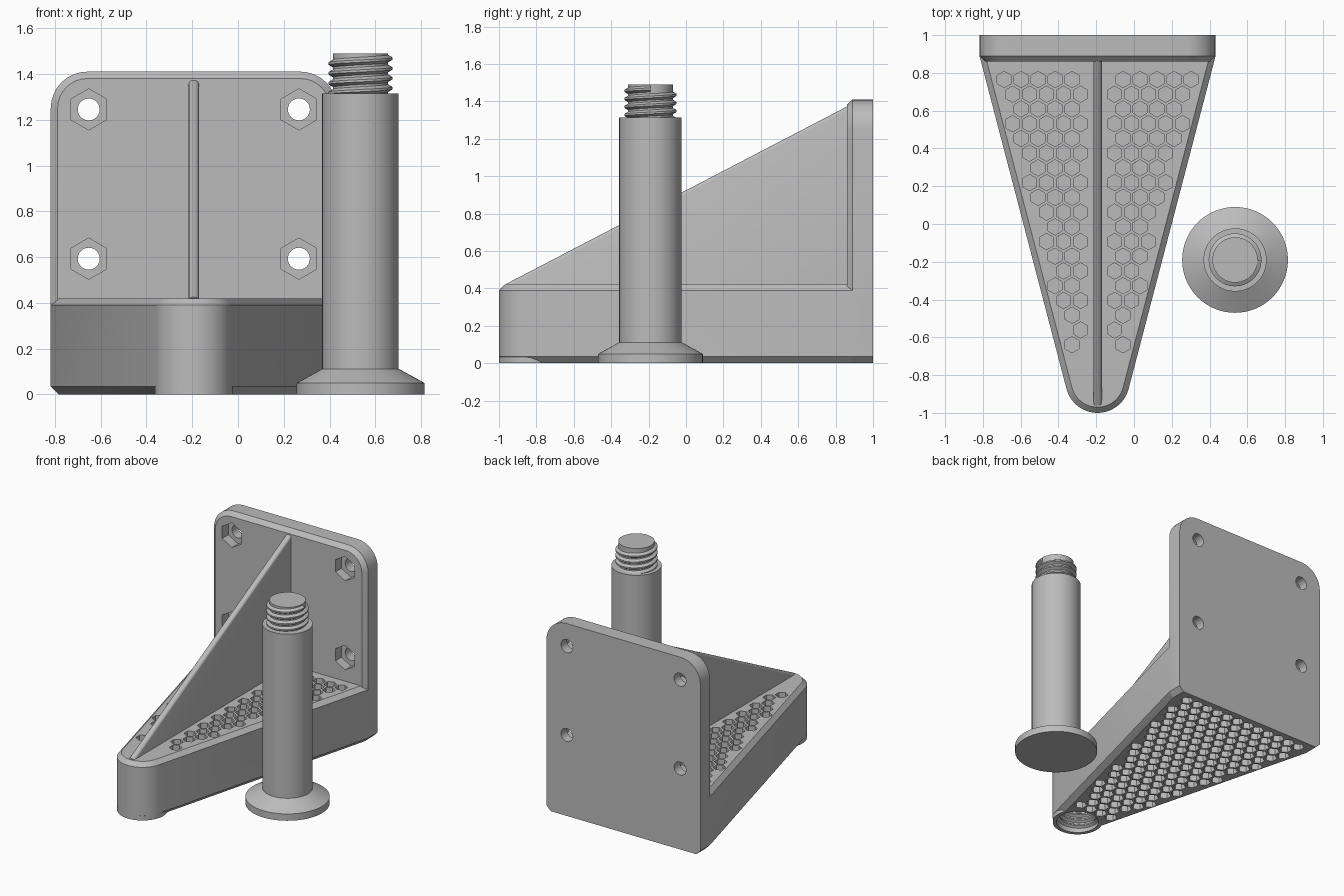
import bpy, bmesh
from math import sin, cos, pi, atan2, acos, hypot, radians
from mathutils import Vector

old = bpy.data.objects.get("Cube")
if old:
    bpy.data.objects.remove(old)

grey = bpy.data.materials.new("plain grey")
grey.use_nodes = True
grey.diffuse_color = (0.5, 0.5, 0.5, 1)
grey.node_tree.nodes["Principled BSDF"].inputs["Base Color"].default_value = (0.5, 0.5, 0.5, 1)

HALF = 0.625            # half width of the wall plate
HEIGHT = 1.41
NOSE_Y, NOSE_R = -0.83, 0.17
JOIN_Y = 0.89           # where the arm meets the plate
TOP = 0.42              # top of the arm
PITCH = 0.043


def make(name, bm):
    bmesh.ops.recalc_face_normals(bm, faces=bm.faces)
    mesh = bpy.data.meshes.new(name)
    bm.to_mesh(mesh)
    bm.free()
    mesh.materials.append(grey)
    obj = bpy.data.objects.new(name, mesh)
    bpy.context.collection.objects.link(obj)
    return obj


def select_only(obj):
    bpy.ops.object.select_all(action='DESELECT')
    obj.select_set(True)
    bpy.context.view_layer.objects.active = obj


def combine(obj, other, operation):
    mod = obj.modifiers.new(operation.lower(), 'BOOLEAN')
    mod.operation, mod.object, mod.solver = operation, other, 'EXACT'
    select_only(obj)
    bpy.ops.object.modifier_apply(modifier=mod.name)
    bpy.data.objects.remove(other)


def add_loft(bm, layers):
    rings = [[bm.verts.new(p) for p in layer] for layer in layers]
    n = len(rings[0])
    for a, b in zip(rings, rings[1:]):
        for i in range(n):
            j = (i + 1) % n
            bm.faces.new((a[i], a[j], b[j], b[i]))
    bm.faces.new(rings[0])
    bm.faces.new(rings[-1])


def loft(name, layers):
    bm = bmesh.new()
    add_loft(bm, layers)
    return make(name, bm)


def circle(r, n, start=0.0):
    return [(r * cos(start + 2 * pi * i / n), r * sin(start + 2 * pi * i / n)) for i in range(n)]


def add_prism(bm, x, y, r, n, lo, hi, axis='Z'):
    ring = circle(r, n, pi / 2)
    if axis == 'Z':
        add_loft(bm, [[(x + u, y + v, h) for u, v in ring] for h in (lo, hi)])
    else:
        add_loft(bm, [[(x + u, h, y + v) for u, v in ring] for h in (lo, hi)])


def thread(name, root, crest, z, turns):
    # a trapezoid ridge swept along a helix
    bm = bmesh.new()
    profile = [(root, -0.02), (crest, -0.005), (crest, 0.005), (root, 0.02)]
    face = bm.faces.new([bm.verts.new((r, 0, z + h)) for r, h in profile])
    steps = 40
    bmesh.ops.spin(bm, geom=[face] + face.edges[:] + face.verts[:], cent=(0, 0, 0),
                   axis=(0, 0, 1), dvec=(0, 0, PITCH / steps),
                   angle=2 * pi * turns, steps=steps * turns)
    return make(name, bm)


# Tapered arm: round nose with tangent sides, chamfered top and bottom
run = JOIN_Y - NOSE_Y
lean = acos(NOSE_R / hypot(HALF, run)) - atan2(run, HALF)


def arm_outline(inset, z):
    r = NOSE_R - inset
    end_x = (r + run * sin(lean)) / cos(lean)
    n = 24
    start, sweep = pi + lean, pi - 2 * lean
    arc = [(r * cos(start + sweep * i / n), NOSE_Y + r * sin(start + sweep * i / n), z)
           for i in range(n + 1)]
    return arc + [(end_x, JOIN_Y, z), (-end_x, JOIN_Y, z)]


bracket = loft("bracket", [arm_outline(0.035, 0), arm_outline(0, 0.035),
                           arm_outline(0, TOP - 0.03), arm_outline(0.03, TOP)])

# Full round boss under the nose
bm = bmesh.new()
add_prism(bm, 0, NOSE_Y, NOSE_R - 0.0005, 48, 0, 0.3)
combine(bracket, make("nose_boss", bm), 'UNION')


# Wall plate with rounded top corners and a chamfered front rim
def plate_outline(inset, y):
    r = 0.16
    right = [(HALF - 0.035 - inset, 0), (HALF - inset, 0.035)]
    for i in range(9):
        a = pi / 2 * i / 8
        right.append((HALF - r + (r - inset) * cos(a), HEIGHT - r + (r - inset) * sin(a)))
    left = [(-x, z) for x, z in reversed(right)]
    return [(x, y, z) for x, z in right + left]


plate = loft("wall_plate", [plate_outline(0.03, 0.86), plate_outline(0, 0.89), plate_outline(0, 1)])
combine(bracket, plate, 'UNION')

# Slanted rib with a rounded upper edge
bm = bmesh.new()
side = [(-0.96, 0.425), (-0.9, 0.3), (0.9, 0.3), (0.9, 1.393)]
add_loft(bm, [[(x, y, z) for y, z in side] for x in (-0.0225, 0.0225)])
slope = [e for e in bm.edges
         if abs(e.verts[0].co.x - e.verts[1].co.x) < 0.001
         and abs(e.verts[0].co.z - e.verts[1].co.z) > 0.5
         and abs(e.verts[0].co.y - e.verts[1].co.y) > 0.5]
bmesh.ops.bevel(bm, geom=slope, offset=0.018, segments=4, profile=0.5, affect='EDGES')
combine(bracket, make("rib", bm), 'UNION')

# Bolt holes with hexagonal nut pockets
holes, pockets = bmesh.new(), bmesh.new()
for x in (-0.459, 0.459):
    for z in (0.593, 1.245):
        add_prism(holes, x, z, 0.048, 24, 0.8, 1.1, 'Y')
        add_prism(pockets, x, z, 0.09, 6, 0.8, 0.93, 'Y')
combine(bracket, make("bolt_holes", holes), 'DIFFERENCE')
combine(bracket, make("nut_pockets", pockets), 'DIFFERENCE')

# Honeycomb pockets, above beside the rib and below across the whole arm
honeycomb = bmesh.new()
for row in range(22):
    y = 0.921 - 0.078 * row
    room = (NOSE_R + (y - NOSE_Y) * sin(lean)) / cos(lean) - 0.075
    for col in range(-7, 8):
        x = 0.09 * col + (0.045 if row % 2 == 0 else 0)
        nose_gap = hypot(x, y - NOSE_Y)
        if abs(x) > room or nose_gap < 0.19:
            continue
        add_prism(honeycomb, x, y, 0.043, 6, -0.05, 0.14)
        if row > 1 and abs(x) > 0.08 and nose_gap > 0.2:
            add_prism(honeycomb, x, y, 0.043, 6, 0.28, 0.5)
combine(bracket, make("honeycomb", honeycomb), 'DIFFERENCE')

# Socket in the underside of the nose, with its inner thread
bm = bmesh.new()
add_prism(bm, 0, NOSE_Y, 0.143, 40, -0.05, 0.24)
combine(bracket, make("socket", bm), 'DIFFERENCE')
socket_thread = thread("socket_thread", 0.148, 0.125, 0.022, 4)

# Post: flanged foot, shaft and threaded end
bm = bmesh.new()
profile = [(0, 0), (0.28, 0), (0.28, 0.05), (0.167, 0.112), (0.167, 1.315),
           (0.12, 1.315), (0.12, 1.49), (0, 1.49)]
verts = [bm.verts.new((r, 0, z)) for r, z in profile]
edges = [bm.edges.new(pair) for pair in zip(verts, verts[1:])]
bmesh.ops.spin(bm, geom=verts + edges, cent=(0, 0, 0), axis=(0, 0, 1),
               angle=2 * pi, steps=64)
bmesh.ops.remove_doubles(bm, verts=bm.verts, dist=0.0005)
post = make("post", bm)
post_thread = thread("post_thread", 0.115, 0.14, 1.295, 4)

# Place the parts and shade them
CENTRE = Vector((-0.193, 0, 0))
bracket.location = CENTRE
socket_thread.location = CENTRE + Vector((0, NOSE_Y, 0))
post.location = post_thread.location = (0.535, -0.19, 0)
for obj in (bracket, socket_thread, post, post_thread):
    select_only(obj)
    bpy.ops.object.shade_smooth_by_angle(angle=radians(25))
